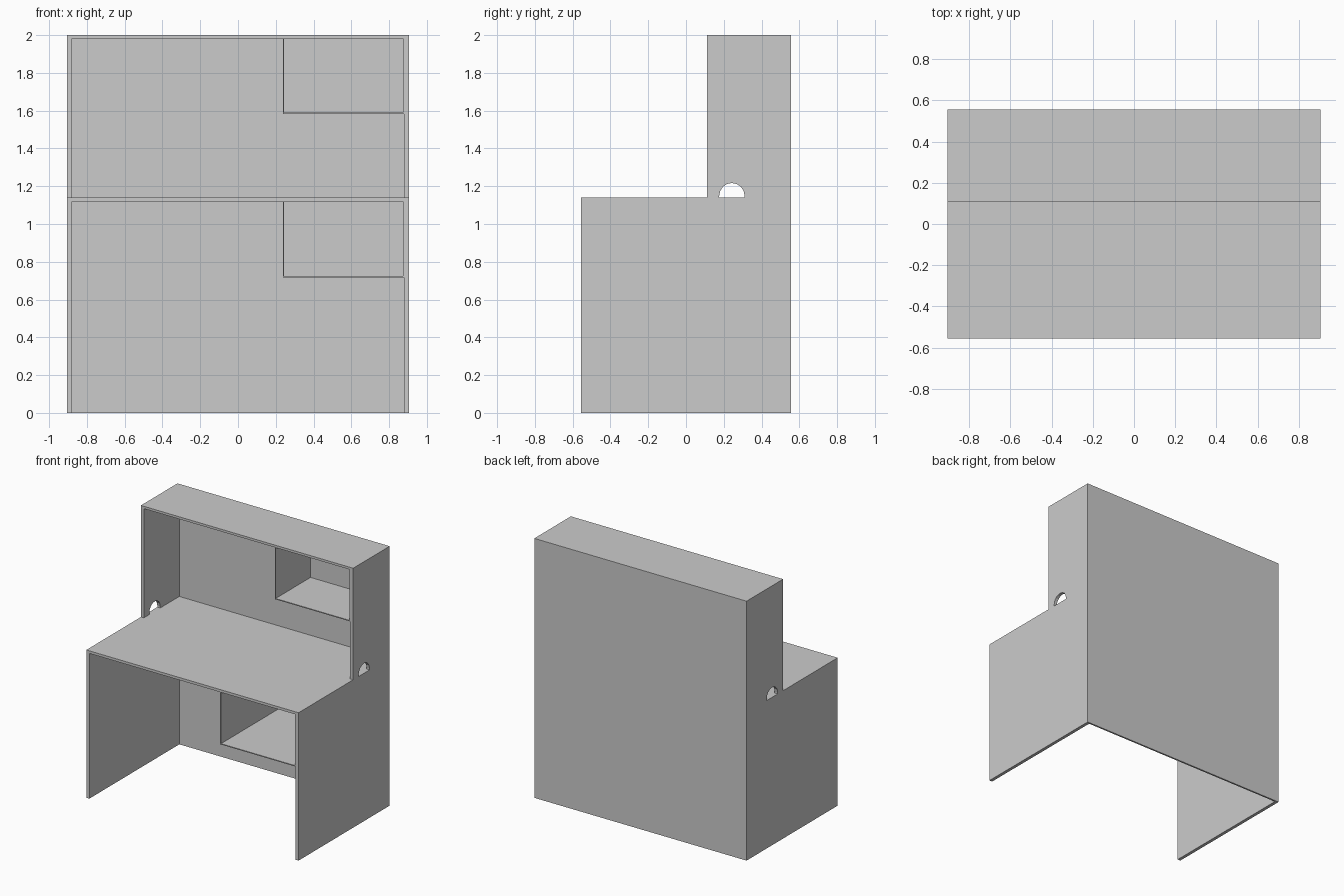
import bpy, bmesh, math

if "Cube" in bpy.data.objects:
    bpy.data.objects.remove(bpy.data.objects["Cube"])

W, F, B = 0.905, -0.555, 0.555      # half width, front, back
T, S = 0.025, 0.007                 # side panel and cubby wall thickness
HF = 0.11                           # front of the hutch
DESK0, DESK1, TOP0, TOP1 = 1.12, 1.14, 1.982, 2.0
BACK = 0.542                        # inner face of the back panels


def box(name, x0, x1, y0, y1, z0, z1):
    extrude_profile(name, [(y0, z0), (y1, z0), (y1, z1), (y0, z1)], x0, x1)


def extrude_profile(name, profile, x0, x1):
    """Extrude a (y, z) outline along x."""
    bm = bmesh.new()
    face = bm.faces.new([bm.verts.new((x0, y, z)) for y, z in profile])
    ext = bmesh.ops.extrude_face_region(bm, geom=[face])
    moved = [v for v in ext["geom"] if isinstance(v, bmesh.types.BMVert)]
    bmesh.ops.translate(bm, vec=(x1 - x0, 0, 0), verts=moved)
    bmesh.ops.recalc_face_normals(bm, faces=bm.faces)
    mesh = bpy.data.meshes.new(name)
    bm.to_mesh(mesh)
    bm.free()
    bpy.context.collection.objects.link(bpy.data.objects.new(name, mesh))


def cubby(name, x0, x1, y0, y1, z0, z1):
    """Thin-walled compartment, open at the front."""
    box(name + "_bottom", x0, x1, y0, y1, z0, z0 + S)
    box(name + "_left_wall", x0, x0 + S, y0, y1, z0 + S, z1)
    box(name + "_right_wall", x1 - S, x1, y0, y1, z0 + S, z1)
    box(name + "_back_wall", x0 + S, x1 - S, y1 - S, y1, z0 + S, z1)


# Hutch side outline with an arched cable notch at the bottom
cy, r, spring = 0.243, 0.067, DESK1 + 0.01
arch = [(cy - r * math.cos(math.pi * i / 8), spring + r * math.sin(math.pi * i / 8))
        for i in range(9)]
outline = ([(HF, DESK1), (cy - r, DESK1)] + arch +
           [(cy + r, DESK1), (B, DESK1), (B, TOP0), (HF, TOP0)])

# Side panels, left and right
for side, x0, x1 in (("left", -W, -W + T), ("right", W - T, W)):
    box(side + "_desk_side", x0, x1, F, BACK, 0, DESK0)
    extrude_profile(side + "_hutch_side", outline, x0, x1)

# Back panels
box("desk_back", -W, W, BACK, B, 0, DESK0)
box("hutch_back", -W + T, W - T, BACK, B, DESK1, TOP0)

# Horizontal tops
box("desk_top", -W, W, F, B, DESK0, DESK1)
box("hutch_top", -W, W, HF, B, TOP0, TOP1)

# Open compartments on the right
cubby("desk_cubby", 0.237, W - T, F, BACK, 0.718, DESK0)
cubby("hutch_cubby", 0.237, W - T, HF, BACK, 1.583, TOP0)
